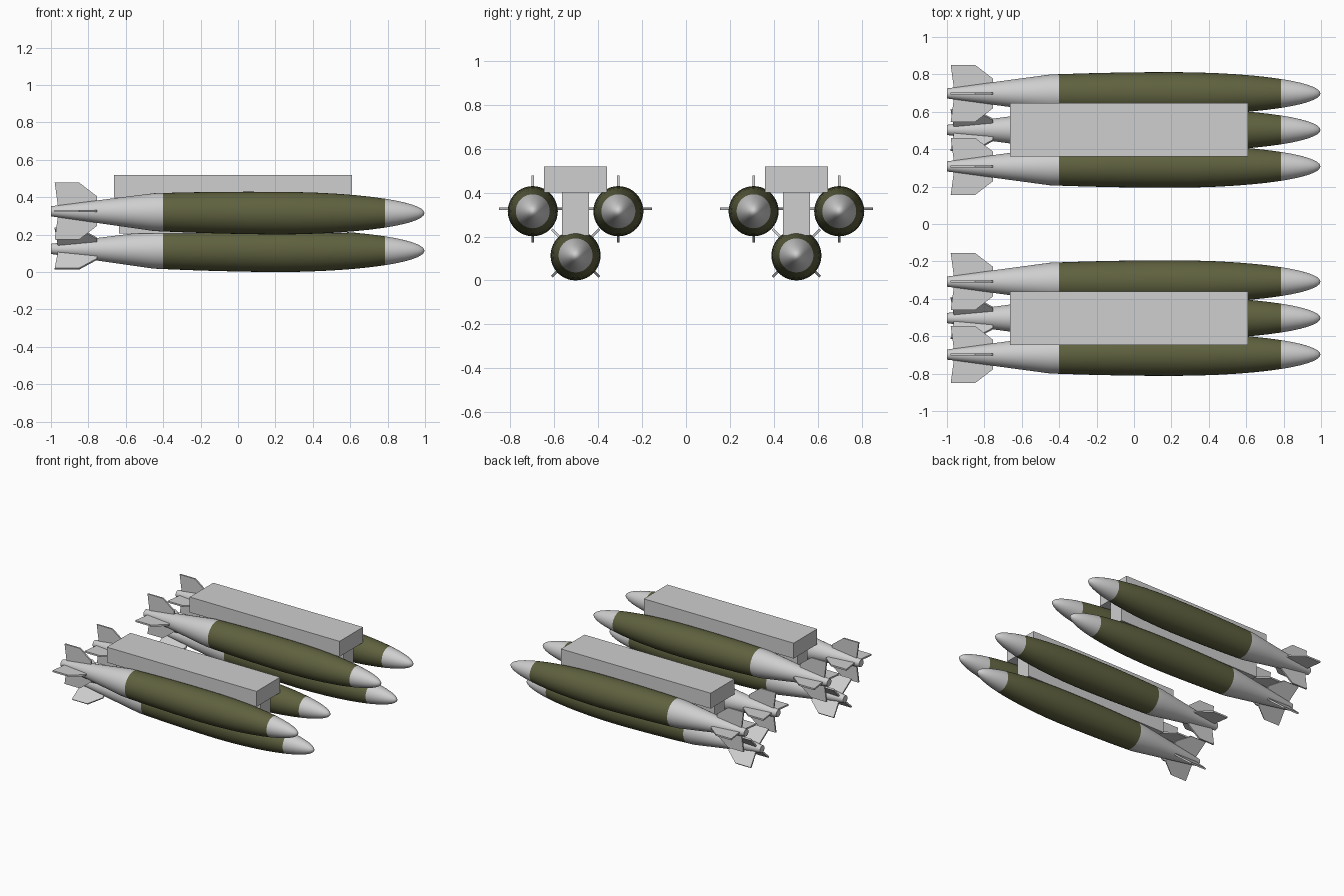
import bpy, bmesh, math
from mathutils import Matrix, Vector

if "Cube" in bpy.data.objects:
    bpy.data.objects.remove(bpy.data.objects["Cube"])


def material(name, rgb):
    m = bpy.data.materials.new(name)
    m.diffuse_color = (*rgb, 1)
    m.use_nodes = True
    m.node_tree.nodes["Principled BSDF"].inputs["Base Color"].default_value = m.diffuse_color
    return m


GREY = material("light grey", (0.62, 0.62, 0.62))
OLIVE = material("olive green", (0.115, 0.12, 0.05))
R = 0.114          # largest body radius
SEGS = 40
TAIL_RISE = 0.010  # the tail sits slightly above the body axis


def add_object(name, mesh, loc=(0, 0, 0)):
    ob = bpy.data.objects.new(name, mesh)
    ob.location = loc
    bpy.context.collection.objects.link(ob)
    return ob


def radius(x):
    """Straight tail cone, gently swelling body, elliptical nose."""
    if x < -0.45:
        return 0.027 + (x + 1) / 0.55 * 0.074
    if x < 0.2:
        return R - 0.013 * ((0.2 - x) / 0.65) ** 2
    return R * math.sqrt(max(0, 1 - ((x - 0.2) / 0.797) ** 2))


def body_mesh():
    xs = [-1, -0.8, -0.6, -0.45, -0.4, -0.25, -0.1, 0.05, 0.2, 0.32, 0.44,
          0.54, 0.63, 0.71, 0.785, 0.84, 0.89, 0.93, 0.96, 0.98, 0.992]
    bm = bmesh.new()
    rings = []
    for x in xs:
        r = radius(x)
        dz = TAIL_RISE * max(0, (0.2 - x) / 1.2)
        rings.append([bm.verts.new((x, r * math.cos(a), dz + r * math.sin(a)))
                      for a in (2 * math.pi * i / SEGS for i in range(SEGS))])
    for j in range(len(xs) - 1):
        for i in range(SEGS):
            k = (i + 1) % SEGS
            f = bm.faces.new((rings[j][i], rings[j][k], rings[j + 1][k], rings[j + 1][i]))
            # olive band between tail cone and nose
            f.material_index = int(-0.41 < xs[j] and xs[j + 1] < 0.79)
            f.smooth = True
    bm.faces.new(rings[0])
    tip = bm.verts.new((0.997, 0, 0))
    for i in range(SEGS):
        bm.faces.new((rings[-1][i], rings[-1][(i + 1) % SEGS], tip)).smooth = True
    bmesh.ops.recalc_face_normals(bm, faces=bm.faces[:])
    for e in bm.edges:
        if len(e.link_faces) == 2 and e.calc_face_angle() > math.radians(40):
            e.smooth = False
    mesh = bpy.data.meshes.new("bomb_body")
    bm.to_mesh(mesh)
    bm.free()
    mesh.materials.append(GREY)
    mesh.materials.append(OLIVE)
    return mesh


def fin_mesh(name, start):
    """Four swept plates around the tail."""
    outline = [(-0.96, 0.005), (-0.98, 0.153), (-0.85, 0.153), (-0.755, 0.08), (-0.755, 0.005)]
    t = 0.006
    bm = bmesh.new()
    for n in range(4):
        rot = Matrix.Rotation(start + n * math.pi / 2, 4, 'X')
        up = Vector((0, 0, TAIL_RISE + 0.001))
        a, b = [[bm.verts.new(rot @ Vector((x, s, r)) + up) for x, r in outline] for s in (-t, t)]
        bm.faces.new(a)
        bm.faces.new(b[::-1])
        for i in range(5):
            k = (i + 1) % 5
            bm.faces.new((a[k], a[i], b[i], b[k]))
    bmesh.ops.recalc_face_normals(bm, faces=bm.faces[:])
    mesh = bpy.data.meshes.new(name)
    bm.to_mesh(mesh)
    bm.free()
    mesh.materials.append(GREY)
    return mesh


def box(name, lo, hi):
    bm = bmesh.new()
    bmesh.ops.create_cube(bm, size=1)
    for v in bm.verts:
        v.co = [(l + h) / 2 + c * (h - l) for l, h, c in zip(lo, hi, v.co)]
    mesh = bpy.data.meshes.new(name)
    bm.to_mesh(mesh)
    bm.free()
    mesh.materials.append(GREY)
    return add_object(name, mesh)


body = body_mesh()
fins_upright = fin_mesh("fins_upright", 0)
fins_diagonal = fin_mesh("fins_diagonal", math.pi / 4)

# two racks, each carrying three bombs
for side, yc in (("right", -0.503), ("left", 0.503)):
    for spot, dy, z, fins in (("outer", math.copysign(0.195, yc), 0.315, fins_upright),
                              ("inner", -math.copysign(0.195, yc), 0.315, fins_upright),
                              ("lower", 0, 0.114, fins_diagonal)):
        add_object(f"{side}_{spot}_bomb_body", body, (0, yc + dy, z))
        add_object(f"{side}_{spot}_bomb_fins", fins, (0, yc + dy, z))
    # rack beam and the narrow keel hanging below it
    box(f"{side}_rack_beam", (-0.662, yc - 0.143, 0.4), (0.61, yc + 0.143, 0.518))
    box(f"{side}_rack_keel", (-0.637, yc - 0.061, 0.205), (0.585, yc + 0.061, 0.4))
